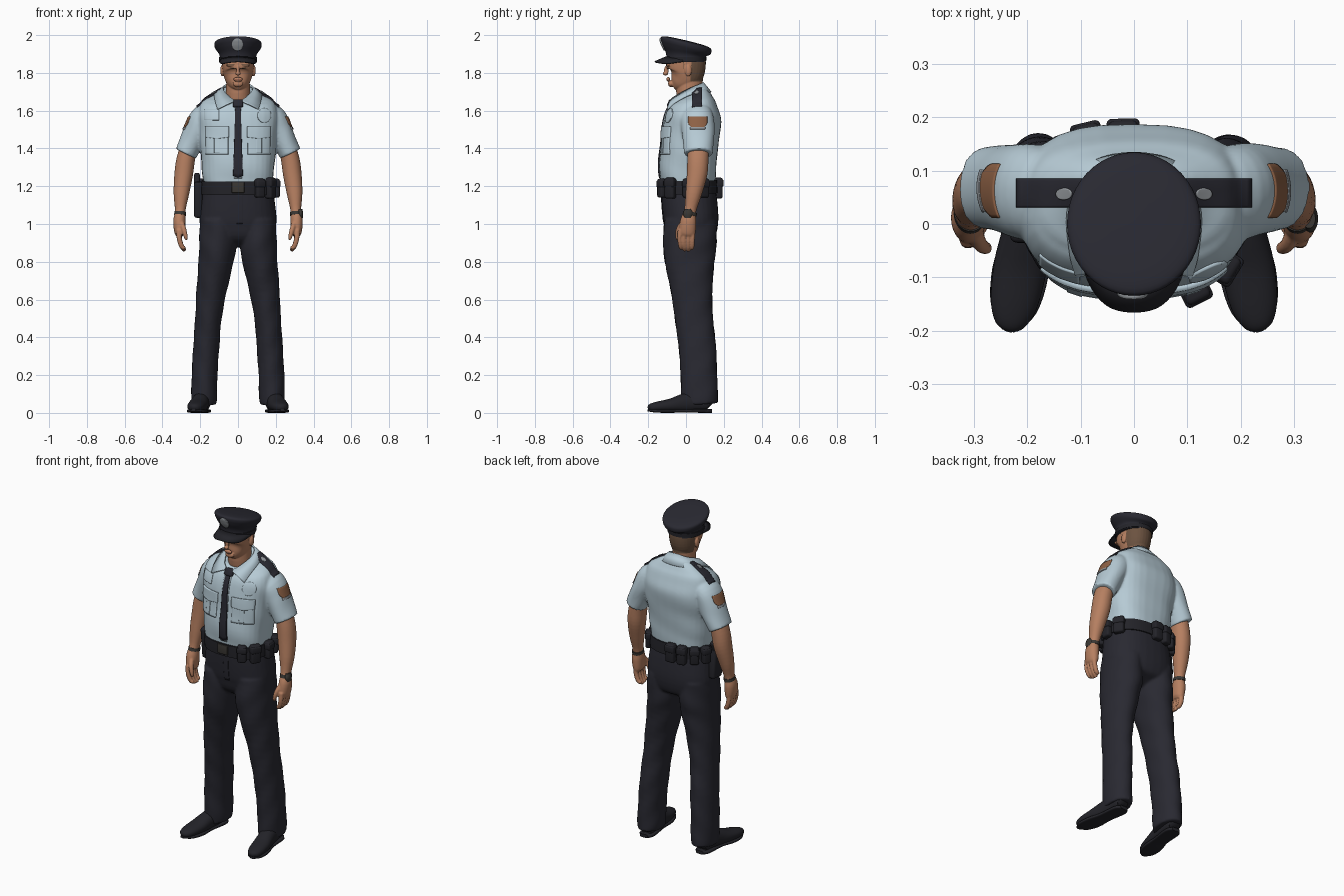
import bpy, bmesh, math
from mathutils import Vector as V
from mathutils.bvhtree import BVHTree

cube = bpy.data.objects.get("Cube")
if cube:
    bpy.data.objects.remove(cube)
X, Y, Z = V((1, 0, 0)), V((0, 1, 0)), V((0, 0, 1))


def material(name, *rgb):
    m = bpy.data.materials.new(name)
    m.use_nodes = True
    m.diffuse_color = (*rgb, 1)
    bsdf = m.node_tree.nodes["Principled BSDF"]
    bsdf.inputs["Base Color"].default_value = (*rgb, 1)
    bsdf.inputs["Roughness"].default_value = 0.8
    return m


SHIRT = material("pale blue cloth", .47, .595, .665)
NAVY = material("dark navy cloth", .022, .022, .031)
LEATHER = material("black leather", .017, .017, .022)
SKIN = material("skin", .47, .215, .12)
HAIR = material("brown hair", .15, .086, .052)
SILVER = material("silver", .3, .32, .34)
PATCH = material("brown patch", .27, .12, .06)
STEEL = material("dark steel", .042, .038, .033)
LIPS = material("lips", .36, .14, .085)


def spline(pts, steps=4):
    """Smooth curve through points of any dimension."""
    pts = [V(p) for p in pts]
    ext = [pts[0] * 2 - pts[1]] + pts + [pts[-1] * 2 - pts[-2]]
    out = []
    for i in range(len(pts) - 1):
        a, b, c, d = ext[i:i + 4]
        for k in range(steps):
            t = k / steps
            out.append((b * 2 + (c - a) * t + (a * 2 - b * 5 + c * 4 - d) * t * t
                        + (b * 3 - a - c * 3 + d) * t ** 3) * .5)
    return out + [pts[-1]]


def loft(bm, pts, n=2.0, side=1, sides=32, fold=0, crease=0):
    """Superellipse rings (x, y, z, width radius, depth radius) along a path."""
    rows = spline([(p[0] * side, *p[1:]) for p in pts])
    rings = []
    for i, r in enumerate(rows):
        c = V(r[:3])
        t = (V(rows[min(i + 1, len(rows) - 1)][:3]) - V(rows[max(i - 1, 0)][:3])).normalized()
        a = (X - t * X.dot(t)).normalized()
        b = t.cross(a)
        ring = []
        for k in range(sides):
            w = math.tau * k / sides
            cs, sn = math.cos(w), math.sin(w)
            g = 1 + fold * math.sin(3 * w * side + 38 * c.z) + crease * sn ** 14
            u = math.copysign(abs(cs) ** (2 / n), cs) * max(r[3], .002) * g
            v = math.copysign(abs(sn) ** (2 / n), sn) * max(r[4], .002) * g
            ring.append(bm.verts.new(c + a * u + b * v))
        rings.append(ring)
    for p, q in zip(rings, rings[1:]):
        for k in range(sides):
            bm.faces.new((p[k], p[k - 1], q[k - 1], q[k]))
    bm.faces.new(rings[0])
    bm.faces.new(rings[-1])


def blob(bm, loc, size):
    made = bmesh.ops.create_uvsphere(bm, u_segments=20, v_segments=14, radius=1)["verts"]
    for v in made:
        v.co = V(loc) + V(c * s for c, s in zip(v.co, size))


def finish(name, bm, mat, angle=40, closed=True):
    if closed:
        bmesh.ops.recalc_face_normals(bm, faces=bm.faces[:])
    me = bpy.data.meshes.new(name)
    bm.to_mesh(me)
    bm.free()
    ob = bpy.data.objects.new(name, me)
    bpy.context.collection.objects.link(ob)
    me.materials.append(mat)
    bpy.ops.object.select_all(action="DESELECT")
    ob.select_set(True)
    bpy.context.view_layer.objects.active = ob
    bpy.ops.object.shade_smooth_by_angle(angle=math.radians(angle))
    return ob


def fuse(name, bm, mat, voxel, relax=4):
    """Merge overlapping volumes into one smooth skin."""
    ob = finish(name, bm, mat)
    ob.modifiers.clear()
    rm = ob.modifiers.new("merge", "REMESH")
    rm.mode, rm.voxel_size = "VOXEL", voxel
    sm = ob.modifiers.new("relax", "SMOOTH")
    sm.factor, sm.iterations = .5, relax
    dg = bpy.context.evaluated_depsgraph_get()
    me = bpy.data.meshes.new_from_object(ob.evaluated_get(dg))
    ob.modifiers.clear()
    ob.data = me
    me.materials.clear()
    me.materials.append(mat)
    for p in me.polygons:
        p.use_smooth, p.material_index = True, 0
    return ob


def tree(ob):
    return BVHTree.FromPolygons([v.co for v in ob.data.vertices],
                                [tuple(p.vertices) for p in ob.data.polygons])


def thicken(ob, depth):
    m = ob.modifiers.new("thickness", "SOLIDIFY")
    m.thickness, m.offset = depth, -1


rect = lambda u, v: (u, v)
disc = lambda u, v: (u * math.sqrt(1 - v * v / 2), v * math.sqrt(1 - u * u / 2))
shield = lambda u, v: (u * (1 - .4 * max(0, -v) ** 2), v - .2 * (1 - abs(u)) * (v < 0))
pointed = lambda u, v: (u, v - .3 * (1 - abs(u)) * (1 - v) / 2)
tie_cut = lambda u, v: (u * (.8 - .25 * v), v - .06 * (1 - abs(u)) * (1 - v) / 2)


def press(name, target, c, right, up, half, mat, shape=rect, lift=.005, cells=14):
    """Thin plate laid onto a curved surface."""
    out = right.cross(up)
    bm = bmesh.new()
    grid = []
    for j in range(cells + 1):
        for i in range(cells + 1):
            u, v = shape(2 * i / cells - 1, 2 * j / cells - 1)
            p = V(c) + right * u * half[0] + up * v * half[1]
            hit = target.ray_cast(p + out, -out)[0]
            grid.append(bm.verts.new((hit if hit else p) + out * lift))
    w = cells + 1
    for j in range(cells):
        for i in range(cells):
            k = j * w + i
            bm.faces.new((grid[k], grid[k + 1], grid[k + w + 1], grid[k + w]))
    thicken(finish(name, bm, mat, closed=False), lift + .003)


def sheet(name, inner, outer, mat, depth):
    """Symmetric strip between two curves given from the middle outwards."""
    full = lambda pts: spline([(-x, y, z) for x, y, z in pts[:0:-1]] + pts, 8)
    bm = bmesh.new()
    a, b = ([bm.verts.new(p) for p in full(q)] for q in (inner, outer))
    for i in range(len(a) - 1):
        bm.faces.new((a[i], b[i], b[i + 1], a[i + 1]))
    thicken(finish(name, bm, mat), depth)


def box(name, loc, dims, mat, turn=0, bevel=.01, tilt=0):
    bm = bmesh.new()
    bmesh.ops.create_cube(bm, size=1)
    for v in bm.verts:
        v.co = V(c * d for c, d in zip(v.co, dims))
    bmesh.ops.bevel(bm, geom=bm.edges[:], offset=bevel, segments=3, affect="EDGES", profile=.5)
    ob = finish(name, bm, mat)
    ob.location, ob.rotation_euler = loc, (tilt, 0, turn)


def tube(name, pts, mat, n=2.0, side=1):
    bm = bmesh.new()
    loft(bm, pts, n, side)
    finish(name, bm, mat)


# Trousers: pelvis and two creased legs
bm = bmesh.new()
loft(bm, [(0, .01, 1.2, .182, .142), (0, .02, 1.1, .197, .147), (0, .027, 1, .203, .143),
          (0, .02, .93, .17, .12), (0, .02, .88, .05, .05)], 2.4)
for s in (1, -1):
    loft(bm, [(.105, .022, 1.02, .095, .13), (.107, .02, .9, .099, .135), (.117, .02, .8, .092, .125),
              (.14, .03, .65, .08, .105), (.157, .042, .5, .07, .096), (.168, .06, .35, .069, .094),
              (.177, .068, .2, .068, .092), (.179, .072, .09, .068, .093), (.179, .075, .045, .064, .09)],
         2.2, s, fold=.018, crease=.05)
trousers = fuse("trousers", bm, NAVY, .008, 3)
press("fly_flap", tree(trousers), (.008, 0, 1.08), X, Z, (.016, .08), NAVY, lift=.003)

# Shirt: torso and sloping short sleeves
bm = bmesh.new()
loft(bm, [(0, .01, 1.17, .176, .138), (0, .01, 1.24, .186, .146), (0, .01, 1.31, .193, .151),
          (0, .02, 1.42, .203, .15), (0, .033, 1.52, .214, .152), (0, .04, 1.58, .213, .145),
          (0, .045, 1.63, .2, .121), (0, .044, 1.658, .178, .102), (0, .04, 1.68, .135, .087),
          (0, .03, 1.705, .08, .07)], 2.7, fold=.008)
for s in (1, -1):
    loft(bm, [(.14, .052, 1.58, .068, .082), (.185, .058, 1.555, .073, .09), (.215, .063, 1.5, .07, .088),
              (.249, .066, 1.43, .063, .081), (.277, .067, 1.372, .059, .076)], 2.1, s, fold=.014)
shirt = fuse("shirt", bm, SHIRT, .007, 4)
cloth = tree(shirt)

# Collar, tie and front details
sheet("collar", [(0, .092, 1.752), (.06, .075, 1.742), (.08, .015, 1.718), (.05, -.06, 1.678), (.014, -.088, 1.655)],
      [(0, .135, 1.7), (.09, .11, 1.698), (.125, .03, 1.69), (.122, -.05, 1.652), (.11, -.1, 1.61)], SHIRT, .008)
press("shirt_placket", cloth, (0, 0, 1.43), X, Z, (.022, .19), SHIRT, lift=.003)
press("tie", cloth, (0, 0, 1.445), X, Z, (.025, .19), NAVY, tie_cut, .008, 18)
box("tie_knot", (0, -.082, 1.637), (.054, .03, .045), NAVY, tilt=-.4)
press("name_plate", cloth, (-.14, 0, 1.578), X, Z, (.038, .028), SHIRT)
press("chest_badge", cloth, (.14, 0, 1.575), X, Z, (.036, .038), SHIRT, disc, .007)
for s in (1, -1):
    press("chest_pocket", cloth, (.112 * s, 0, 1.435), X, Z, (.06, .066), SHIRT, lift=.006)
    press("pocket_flap", cloth, (.112 * s, 0, 1.488), X, Z, (.064, .028), SHIRT, pointed, .011)
    press("pocket_pleat", cloth, (.112 * s, 0, 1.42), X, Z, (.014, .045), SHIRT, lift=.009)
    press("epaulette", cloth, (.155 * s, .058, 1.5), X, Y, (.066, .027), NAVY, lift=.009)
    press("epaulette_pin", cloth, (.132 * s, .056, 1.5), X, Y, (.015, .011), SILVER, disc, .012, 8)
    press("shoulder_patch", cloth, (.26 * s, .062, 1.54), Y * s, Z, (.051, .029), PATCH, shield, .004)
    press("patch_border", cloth, (.26 * s, .062, 1.508), Y * s, Z, (.04, .006), SILVER, lift=.006)

# Arms and hands
for s, label in ((1, "left"), (-1, "right")):
    bm = bmesh.new()
    loft(bm, [(.255, .065, 1.43, .043, .055), (.277, .063, 1.34, .049, .056), (.288, .058, 1.26, .049, .054),
              (.3, .04, 1.16, .041, .043), (.306, .022, 1.07, .028, .032), (.31, .012, 1.015, .033, .043),
              (.308, .006, .955, .028, .044), (.304, .004, .935, .016, .036)], 2.1, s)
    for i in range(4):
        y, d = .037 - .023 * i, .012 * abs(i - 1.4)
        loft(bm, [(.312, y, .97, .015, .012), (.31, y - .002, .92, .014, .012), (.297, y * .9, .88, .013, .011),
                  (.28, y * .8, .853 + d, .01, .009)], 2, s, 12)
    loft(bm, [(.3, -.012, 1.01, .014, .016), (.288, -.038, .975, .014, .014), (.277, -.045, .935, .011, .012),
              (.273, -.043, .915, .007, .007)], 2, s, 12)
    fuse(label + "_arm", bm, SKIN, .0045, 3)
    tube(label + "_wrist_band", [(.306, .022, 1.064, .031, .036), (.307, .019, 1.046, .031, .038)], STEEL, 2, s)
tube("watch_case", [(.328, .01, 1.078, .012, .018), (.331, .01, 1.055, .014, .026), (.331, .01, 1.032, .012, .018)], STEEL)

# Head and neck, with hair and face colours assigned by position
bm = bmesh.new()
loft(bm, [(0, .035, 1.62, .075, .07), (0, .018, 1.7, .064, .07), (0, .02, 1.78, .062, .07)])
loft(bm, [(0, -.068, 1.726, .022, .018), (0, -.047, 1.742, .048, .046), (0, -.02, 1.768, .067, .08),
          (0, -.004, 1.8, .078, .099), (0, 0, 1.85, .084, .105), (0, 0, 1.9, .083, .1)], 2.2)
blob(bm, (0, -.109, 1.797), (.014, .015, .011))
blob(bm, (0, -.104, 1.812), (.009, .012, .026))
blob(bm, (0, -.094, 1.766), (.026, .01, .012))
blob(bm, (0, -.08, 1.742), (.028, .015, .017))
for s in (1, -1):
    blob(bm, (.036 * s, -.092, 1.841), (.027, .013, .009))
    blob(bm, (.084 * s, .012, 1.812), (.01, .018, .03))
head = fuse("head", bm, SKIN, .0032, 4)
for m in (HAIR, LIPS):
    head.data.materials.append(m)
for p in head.data.polygons:
    x, y, z = abs(p.center.x), p.center.y, p.center.z
    ear = x > .081 and abs(y - .012) < .022
    scalp = not ear and z > 1.755 and (y > .025 or (y > -.015 and z > 1.82))
    eye = y < -.06 and abs(z - 1.825) < .004 and abs(x - .033) < .011
    brow = y < -.06 and abs(z - 1.844) < .004 and abs(x - .036) < .02
    if scalp or eye or brow:
        p.material_index = 1
    elif y < -.07 and x < .022 and abs(z - 1.765) < .004:
        p.material_index = 2

# Peaked cap, tipped up at the front
bm = bmesh.new()
loft(bm, [(0, 0, 1.857, .097, .104), (0, 0, 1.895, .098, .106), (0, 0, 1.922, .115, .126), (0, 0, 1.943, .125, .134),
          (0, 0, 1.962, .12, .128), (0, 0, 1.97, .08, .085), (0, 0, 1.972, .01, .01)], sides=48)
for v in bm.verts:
    v.co.z -= .24 * v.co.y * min(1, max(0, (v.co.z - 1.87) / .06))
cap = finish("cap_crown", bm, NAVY, 60)
tube("cap_strap", [(0, 0, 1.862, .1, .107), (0, 0, 1.885, .101, .108)], LEATHER)
sheet("cap_visor", [(0, -.1, 1.89), (.05, -.088, 1.886), (.085, -.055, 1.878), (.098, -.015, 1.87)],
      [(0, -.166, 1.862), (.053, -.152, 1.857), (.09, -.1, 1.85), (.102, -.02, 1.86)], LEATHER, .006)
press("cap_badge", tree(cap), (-.003, 0, 1.95), X, Z, (.03, .033), SILVER, disc, .007)

# Belt and equipment
tube("belt", [(0, .012, 1.158, .196, .155), (0, .011, 1.19, .196, .155), (0, .01, 1.228, .194, .154)], LEATHER, 2.4)
box("belt_buckle", (0, -.145, 1.193), (.068, .012, .056), STEEL, bevel=.004)
for x, y, w, h in ((.115, -.126, .05, .1), (.172, -.082, .056, .11), (.2, .01, .055, .1), (.182, .09, .06, .1),
                   (-.02, .173, .056, .11), (-.088, .166, .052, .11), (-.15, .133, .05, .1), (-.192, .085, .045, .1)):
    turn = math.atan2(y * abs(y) ** .4 / .0119, x * abs(x) ** .4 / .0205) + math.pi / 2
    box("belt_pouch", (x, y, 1.19), (w, .042, h), LEATHER, turn, .011)
    box("pouch_flap", (x, y, 1.178 + h * .35), (w + .006, .049, h * .38), LEATHER, turn, .009)
box("holster", (-.21, .015, 1.13), (.045, .085, .19), LEATHER, bevel=.014, tilt=.1)
box("holster_grip", (-.217, .03, 1.225), (.03, .05, .085), LEATHER, bevel=.01, tilt=-.35)

# Shoes with flat soles and heels
for s, label in ((1, "left"), (-1, "right")):
    bm = bmesh.new()
    loft(bm, [(.185, .135, .045, .025, .025), (.186, .12, .055, .04, .045), (.19, .06, .062, .045, .055),
              (.2, -.01, .052, .046, .05), (.213, -.08, .04, .05, .036), (.225, -.15, .033, .044, .027),
              (.233, -.188, .028, .028, .02), (.236, -.2, .025, .008, .008)], 2.2, s)
    for v in bm.verts:
        v.co.z = max(v.co.z, .012)
    finish(label + "_shoe", bm, LEATHER, 50)
    tube(label + "_sole", [(.186, .137, .01, .025, .01), (.188, .1, .01, .045, .01), (.2, -.01, .011, .043, .009),
                           (.213, -.09, .01, .053, .01), (.226, -.16, .011, .043, .009),
                           (.236, -.2, .014, .012, .006)], LEATHER, 4, s)
